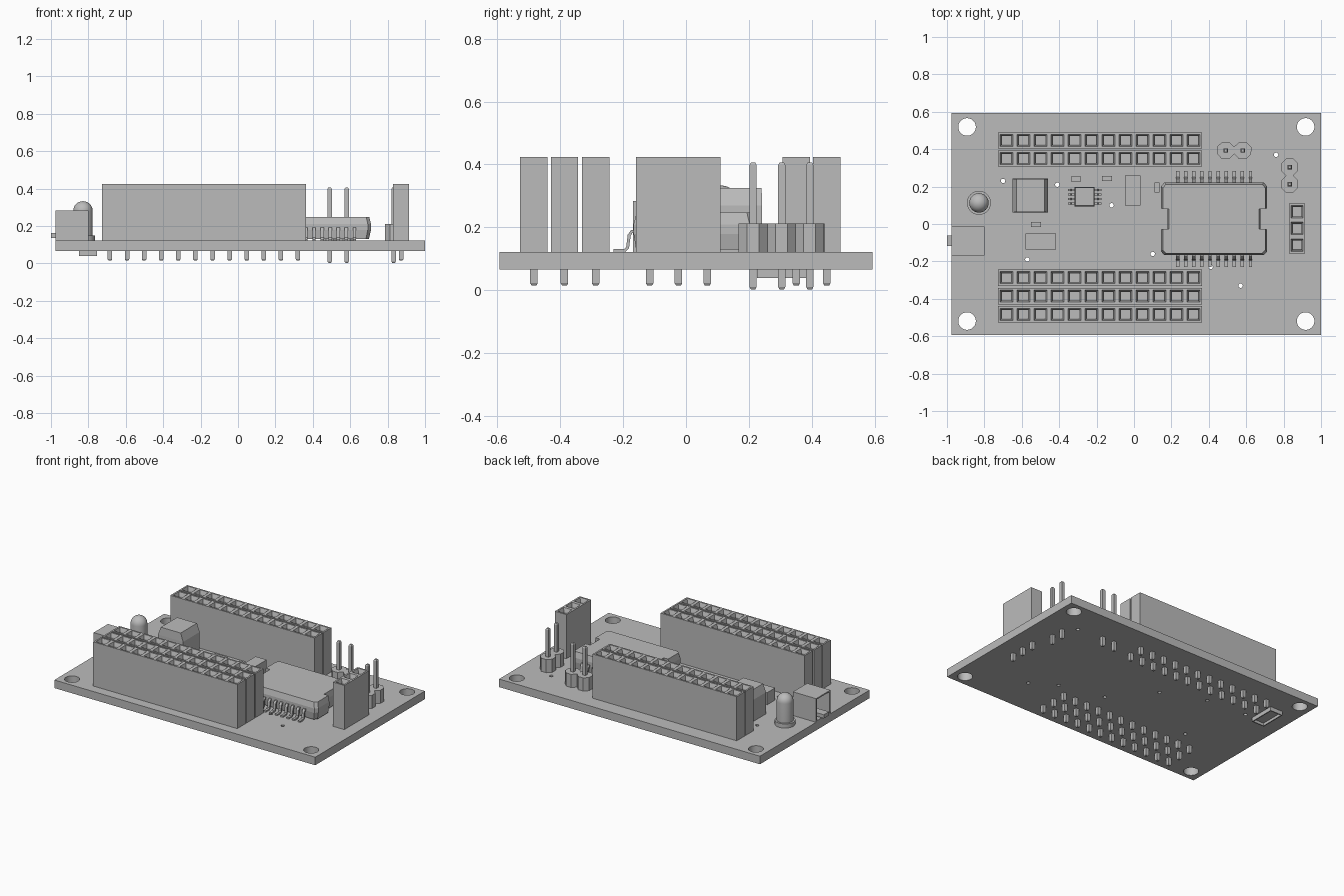
import bpy, bmesh, math
from mathutils import Matrix, Vector

cube = bpy.data.objects.get("Cube")
if cube:
    bpy.data.objects.remove(cube)

grey = bpy.data.materials.new("plain_grey")
grey.use_nodes = True
COLOUR = (0.5, 0.5, 0.5, 1)
grey.diffuse_color = COLOUR
grey.node_tree.nodes["Principled BSDF"].inputs["Base Color"].default_value = COLOUR

SQUARE = [(-1, -1), (1, -1), (1, 1), (-1, 1)]
OCTAGON = [(math.cos(math.radians(a)), math.sin(math.radians(a))) for a in range(22, 382, 45)]
TOP, BOTTOM = 0.122, 0.067
PITCH = 0.0914


def finish(bm, name, smooth=False):
    bmesh.ops.recalc_face_normals(bm, faces=bm.faces)
    mesh = bpy.data.meshes.new(name)
    bm.to_mesh(mesh)
    bm.free()
    obj = bpy.data.objects.new(name, mesh)
    bpy.context.collection.objects.link(obj)
    mesh.materials.append(grey)
    if smooth:
        bpy.ops.object.select_all(action='DESELECT')
        obj.select_set(True)
        bpy.context.view_layer.objects.active = obj
        bpy.ops.object.shade_smooth_by_angle()
    return obj


def loft(bm, x, y, levels, outline=SQUARE):
    """Stack scaled copies of an outline; levels are (z, half x, half y)."""
    rings = [[bm.verts.new((x + px * sx, y + py * sy, z)) for px, py in outline]
             for z, sx, sy in levels]
    n = len(outline)
    for a, b in zip(rings, rings[1:]):
        for i in range(n):
            bm.faces.new((a[i], a[(i + 1) % n], b[(i + 1) % n], b[i]))
    return bm.faces.new(rings[0][::-1]), bm.faces.new(rings[-1])


def box(bm, x0, x1, y0, y1, z0, z1):
    hx, hy = (x1 - x0) / 2, (y1 - y0) / 2
    return loft(bm, x0 + hx, y0 + hy, [(z0, hx, hy), (z1, hx, hy)])


def pin(bm, x, y, z0, z1, r=0.012):
    tip = 0.008
    loft(bm, x, y, [(z0, r * .6, r * .6), (z0 + tip, r, r), (z1 - tip, r, r), (z1, r * .6, r * .6)])


# Circuit board with mounting holes and small vias
curve = bpy.data.curves.new("circuit_board", 'CURVE')
curve.dimensions = '2D'
curve.fill_mode = 'BOTH'
curve.extrude = (TOP - BOTTOM) / 2


def loop(points):
    s = curve.splines.new('POLY')
    s.points.add(len(points) - 1)
    for p, (x, y) in zip(s.points, points):
        p.co = (x, y, 0, 1)
    s.use_cyclic_u = True


def hole(x, y, r, n):
    loop([(x + r * math.cos(2 * math.pi * i / n), y + r * math.sin(2 * math.pi * i / n))
          for i in range(n)])


loop([(0.0125 + 0.9875 * x, 0.593 * y) for x, y in SQUARE])
for sx, sy in SQUARE:
    hole(0.0125 + 0.905 * sx, 0.519 * sy, 0.047, 32)
for x, y in [(-.70, .23), (-.41, .21), (-.12, .10), (-.57, -.19),
             (.10, -.16), (.57, -.33), (.76, .37), (.41, -.23)]:
    hole(x, y, 0.012, 12)
temp = bpy.data.objects.new("board_outline", curve)
temp.location.z = (TOP + BOTTOM) / 2
bpy.context.collection.objects.link(temp)
bpy.context.view_layer.update()
mesh = bpy.data.meshes.new_from_object(temp.evaluated_get(bpy.context.evaluated_depsgraph_get()))
bm = bmesh.new()
bm.from_mesh(mesh)
bm.transform(temp.matrix_world)
bmesh.ops.remove_doubles(bm, verts=bm.verts, dist=1e-5)
bpy.data.objects.remove(temp)
finish(bm, "circuit_board", True)


# Pin sockets: a row of funnel holes in a tall block, with pins below
def socket(name, x, y, count, along_y=False):
    bm = bmesh.new()
    bmesh.ops.create_grid(bm, x_segments=count, y_segments=1, size=1)
    bmesh.ops.scale(bm, verts=bm.verts, vec=(count * PITCH / 2 - 0.003, 0.0435, 1))
    rim = [e for e in bm.edges if e.is_boundary]
    cells = list(bm.faces)
    walls = bmesh.ops.extrude_edge_only(bm, edges=rim)["geom"]
    bmesh.ops.translate(bm, verts=[v for v in walls if isinstance(v, bmesh.types.BMVert)],
                        vec=(0, 0, TOP - 0.424))
    bmesh.ops.holes_fill(bm, edges=[e for e in bm.edges if e.is_boundary], sides=0)
    for thick, depth in [(0.016, 0), (0.012, -0.025), (0.001, -0.18)]:
        bmesh.ops.inset_individual(bm, faces=cells, thickness=thick, depth=depth)
    for i in range(count):
        pin(bm, (i - (count - 1) / 2) * PITCH, 0, 0.015 - 0.424, BOTTOM + 0.02 - 0.424)
    if along_y:
        bm.transform(Matrix.Rotation(math.pi / 2, 4, 'Z'))
    bm.transform(Matrix.Translation((x, y, 0.424)))
    finish(bm, name)


for i, y in enumerate([-0.483, -0.386, -0.287]):
    socket(f"front_socket_{i + 1}", -0.182, y, 12)
for i, y in enumerate([0.35, 0.447]):
    socket(f"back_socket_{i + 1}", -0.182, y, 12)
socket("side_socket", 0.872, -0.024, 3, True)

# Two-pin jumper headers with octagonal bases
for name, spots in [("back_jumper", [(0.49, 0.393), (0.581, 0.393)]),
                    ("side_jumper", [(0.832, 0.213), (0.832, 0.304)])]:
    bm = bmesh.new()
    for x, y in spots:
        loft(bm, x, y, [(TOP, .0497, .0497), (0.212, .0497, .0497)], OCTAGON)
        pin(bm, x, y, 0.003, 0.406, 0.0115)
    finish(bm, name)

# Large chip: clipped corners and a notch in each end
quarter = [(0.88, 0.29), (1, 0.29), (1, 0.9), (0.94, 1)]
half = quarter + [(-x, y) for x, y in quarter[::-1]]
outline = half + [(-x, -y) for x, y in half]
CHIP_X, CHIP_Y = 0.428, 0.0275
bm = bmesh.new()
loft(bm, CHIP_X, CHIP_Y, [(0.13, .272, .186), (0.18, .283, .194), (0.21, .283, .194),
                          (0.248, .274, .184)], outline)
finish(bm, "large_chip")


# Bent chip legs: ribbons given thickness
def legs(name, cx, cy, path, offsets, width, turn=0.0):
    bm = bmesh.new()
    for side in (1, -1):
        for o in offsets:
            rows = [[bm.verts.new((o + s * width / 2, side * d, z)) for s in (-1, 1)] for d, z in path]
            for a, b in zip(rows, rows[1:]):
                bm.faces.new((a[0], a[1], b[1], b[0]))
    bm.transform(Matrix.Translation((cx, cy, 0)) @ Matrix.Rotation(turn, 4, 'Z'))
    obj = finish(bm, name)
    mod = obj.modifiers.new("thickness", 'SOLIDIFY')
    mod.thickness = 0.01
    mod.offset = 0


legs("large_chip_legs", CHIP_X, CHIP_Y,
     [(.257, .127), (.222, .127), (.213, .136), (.208, .175), (.2, .187), (.17, .187)],
     [(i - 4.5) * 0.0433 for i in range(10)], 0.018)

# Small chip with four legs on each side
bm = bmesh.new()
loft(bm, -0.264, 0.146, [(0.13, .05, .048), (0.155, .054, .052), (0.182, .05, .048)])
finish(bm, "small_chip")
legs("small_chip_legs", -0.264, 0.146, [(.09, .127), (.072, .127), (.066, .15), (.045, .15)],
     [(i - 1.5) * 0.024 for i in range(4)], 0.012, math.pi / 2)

# Power coil with sloped shoulders
bm = bmesh.new()
loft(bm, -0.554, 0.152, [(TOP, .095, .088), (0.27, .095, .09), (0.325, .075, .088)])
finish(bm, "power_coil")

# Block parts and tiny surface parts
for name, x, y, hx, hy, top in [
        ("tall_block_part", -.007, .18, .042, .08, .205),
        ("wide_block_part", -.498, -.094, .081, .043, .205),
        ("tiny_part_1", -.31, .24, .027, .013, .145),
        ("tiny_part_2", -.145, .244, .027, .013, .145),
        ("tiny_part_3", -.524, -.003, .027, .013, .145),
        ("tiny_part_4", .122, .196, .013, .027, .145)]:
    bm = bmesh.new()
    box(bm, x - hx, x + hx, y - hy, y + hy, TOP, top)
    finish(bm, name)

# Domed lamp, turned from a profile
R, DOME = 0.052, 0.281
profile = [(0, TOP), (0.064, TOP), (0.064, 0.15), (R, 0.15)]
profile += [(R * math.cos(a * math.pi / 16), DOME + R * math.sin(a * math.pi / 16)) for a in range(9)]
bm = bmesh.new()
verts = [bm.verts.new((r, 0, z)) for r, z in profile]
edges = [bm.edges.new(p) for p in zip(verts, verts[1:])]
bmesh.ops.spin(bm, geom=verts + edges, cent=(0, 0, 0), axis=(0, 0, 1),
               angle=2 * math.pi, steps=32, use_duplicate=False)
bmesh.ops.remove_doubles(bm, verts=bm.verts, dist=1e-4)
bmesh.ops.translate(bm, verts=bm.verts, vec=(-0.829, 0.113, 0))
finish(bm, "lamp", True)

# Cable port: shell open on its outer end, with a tongue
bm = bmesh.new()
box(bm, -0.975, -0.8, -0.168, -0.014, TOP, 0.284)
bm.normal_update()
mouth = min(bm.faces, key=lambda f: f.calc_center_median().x)
for thick, depth in [(0.012, 0), (0.0005, -0.13)]:
    bmesh.ops.inset_individual(bm, faces=[mouth], thickness=thick, depth=depth)
finish(bm, "cable_port")
bm = bmesh.new()
box(bm, -1.0, -0.84, -0.118, -0.062, 0.137, 0.162)
finish(bm, "port_tongue")

# Shallow tray under the board
bm = bmesh.new()
floor, _ = box(bm, -0.85, -0.755, 0.225, 0.405, 0.04, BOTTOM)
bm.normal_update()
for thick, depth in [(0.01, 0), (0.0005, -0.018)]:
    bmesh.ops.inset_individual(bm, faces=[floor], thickness=thick, depth=depth)
finish(bm, "underside_tray")
